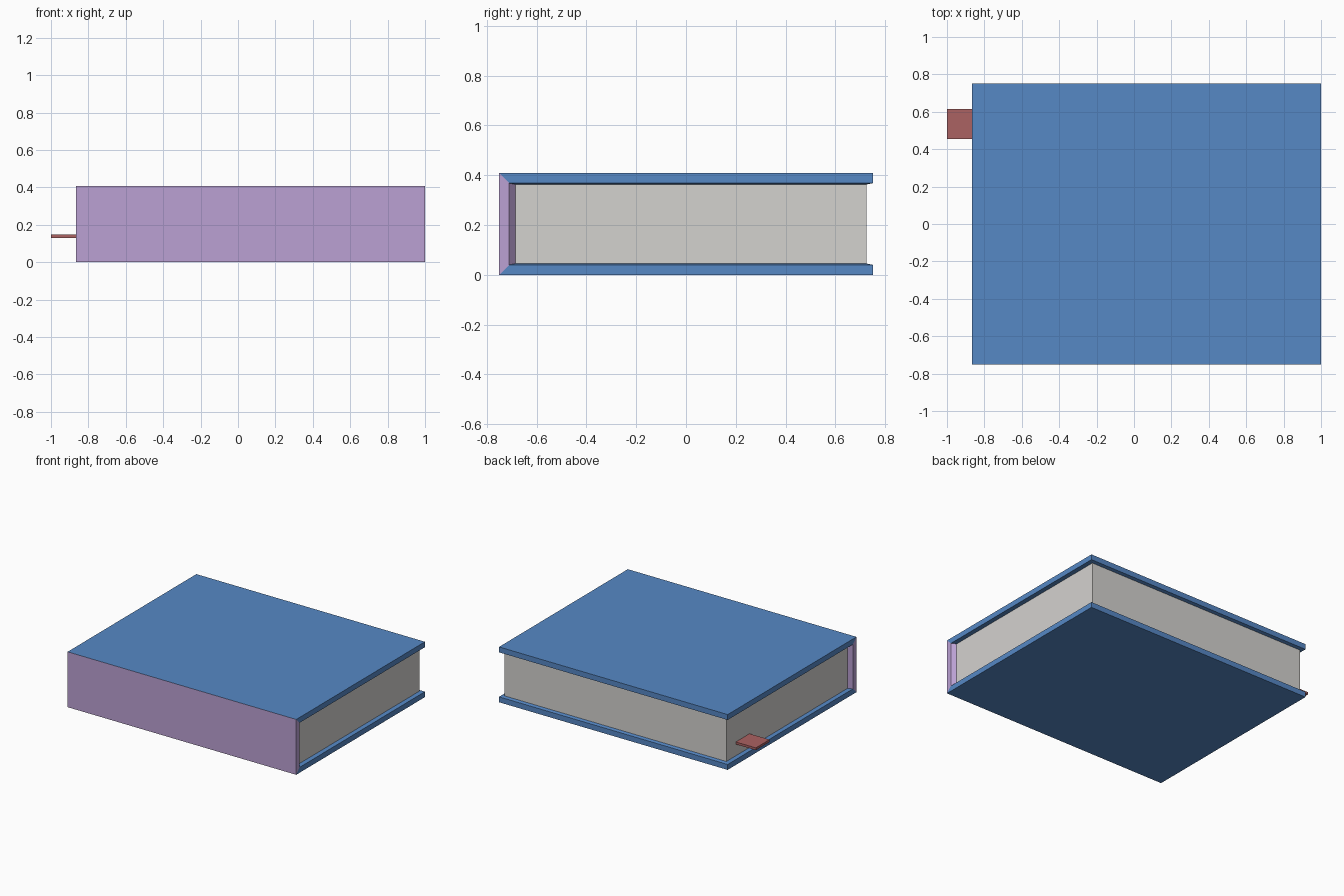
import bpy, bmesh

if "Cube" in bpy.data.objects:
    bpy.data.objects.remove(bpy.data.objects["Cube"])


def lin(c):
    c /= 255
    return c / 12.92 if c <= 0.04045 else ((c + 0.055) / 1.055) ** 2.4


def material(name, rgb):
    m = bpy.data.materials.new(name)
    m.diffuse_color = (*[lin(c) for c in rgb], 1)
    m.use_nodes = True
    m.node_tree.nodes["Principled BSDF"].inputs["Base Color"].default_value = m.diffuse_color
    return m


blue = material("cover blue", (86, 136, 197))
purple = material("spine purple", (187, 161, 212))
paper = material("paper grey", (212, 210, 207))
red = material("ribbon red", (171, 98, 98))

# Main dimensions: board extents, page block extents, total height
X0, X1, Y0, Y1, H = -0.865, 1.0, -0.75, 0.75, 0.408
T, S = 0.04, 0.045                      # board edge thickness, depth at the pages
PX0, PX1, PY0, PY1 = -0.837, 0.971, -0.685, 0.725


def rect_xy(x0, x1, y0, y1, z):
    return [(x0, y0, z), (x1, y0, z), (x1, y1, z), (x0, y1, z)]


def rect_xz(x0, x1, z0, z1, y):
    return [(x1, y, z0), (x0, y, z0), (x0, y, z1), (x1, y, z1)]


def shell(name, rings, mat, sides=(0, 1, 2, 3), caps=(True, False), flip=False):
    """Join rectangular rings with the chosen sides; cap first / last ring."""
    bm = bmesh.new()
    vs = [[bm.verts.new(p) for p in ring] for ring in rings]
    for a, b in zip(vs, vs[1:]):
        for i in sides:
            j = (i + 1) % 4
            bm.faces.new((a[i], a[j], b[j], b[i]))
    if caps[0]:
        bm.faces.new(vs[0][::-1])
    if caps[1]:
        bm.faces.new(vs[-1])
    if flip:
        bmesh.ops.reverse_faces(bm, faces=bm.faces[:])
    me = bpy.data.meshes.new(name)
    bm.to_mesh(me)
    bm.free()
    me.materials.append(mat)
    ob = bpy.data.objects.new(name, me)
    bpy.context.collection.objects.link(ob)
    return ob


# Covers: mitred at the spine, inner rim sloping slightly towards the pages
for name, z in (("bottom_cover", lambda d: d), ("top_cover", lambda d: H - d)):
    shell(name, [rect_xy(X0, X1, Y0, Y1, z(0)),
                 rect_xy(X0, X1, Y0 + T, Y1, z(T)),
                 rect_xy(PX0, PX1, PY0, PY1, z(S))],
          blue, sides=(1, 2, 3), flip=name == "top_cover")

# Spine: mitred ends, inner strips sloping in to the page block
shell("spine", [rect_xz(X0, X1, 0, H, Y0),
                rect_xz(X0, X1, T, H - T, Y0 + T),
                rect_xz(PX0, PX1, S, H - S, PY0)],
      purple, sides=(1, 3))

# Page block: three exposed sides
shell("pages", [rect_xy(PX0, PX1, PY0, PY1, S), rect_xy(PX0, PX1, PY0, PY1, H - S)],
      paper, sides=(1, 2, 3), caps=(False, False))

# Bookmark ribbon sticking out of the pages
shell("bookmark", [rect_xy(-1.0, PX0, 0.455, 0.615, 0.13),
                   rect_xy(-1.0, PX0, 0.455, 0.615, 0.147)],
      red, sides=(0, 2, 3), caps=(True, True))
